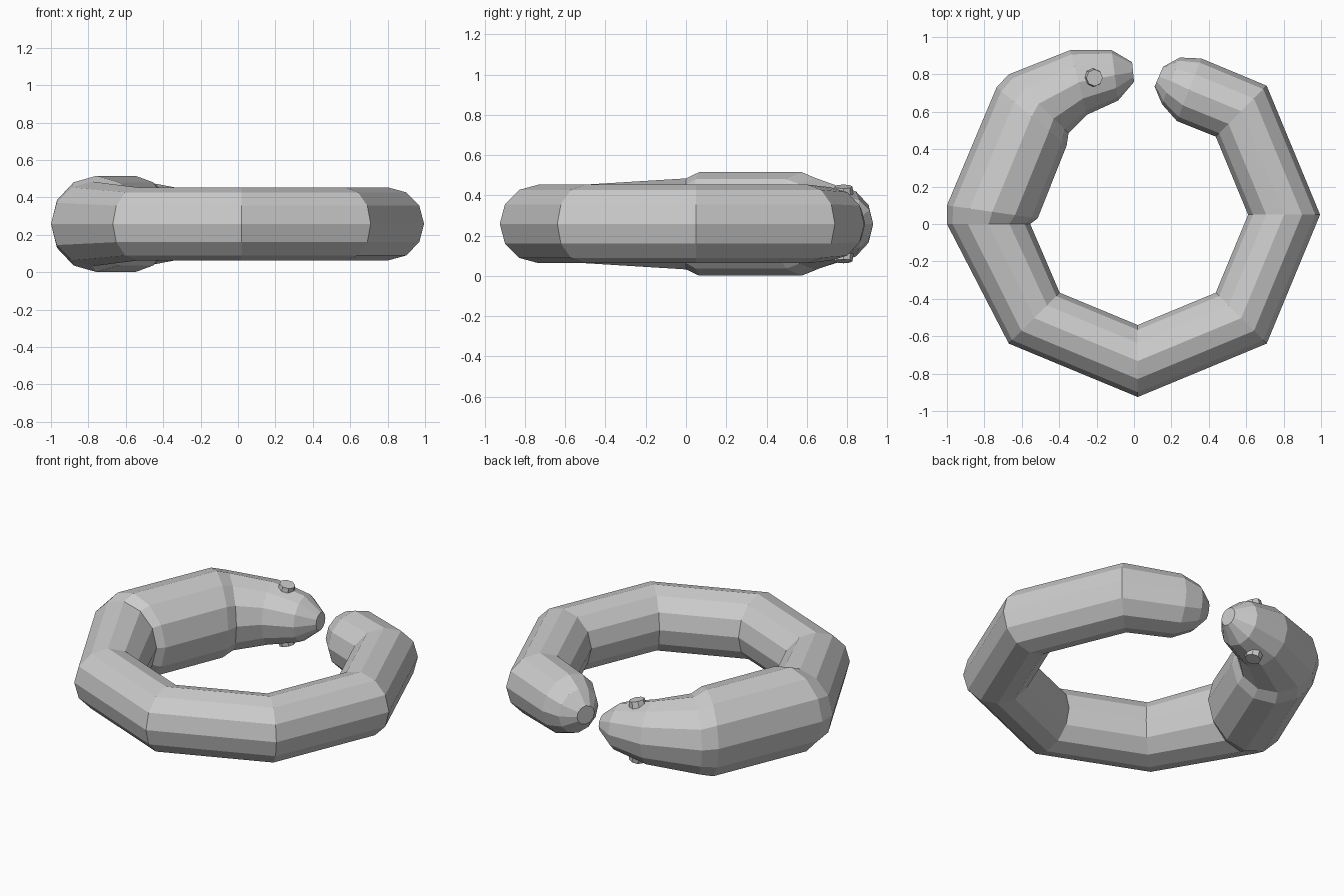
import bpy, bmesh
from math import sin, cos, radians, tau
from mathutils import Vector, Matrix

if "Cube" in bpy.data.objects:
    bpy.data.objects.remove(bpy.data.objects["Cube"])

SIDES = 12      # faceted tube
MID_Z = 0.258   # height of the tube axis


def add_object(name, bm):
    bmesh.ops.recalc_face_normals(bm, faces=bm.faces)
    mesh = bpy.data.meshes.new(name)
    bm.to_mesh(mesh)
    bm.free()
    obj = bpy.data.objects.new(name, mesh)
    bpy.context.collection.objects.link(obj)
    return obj


def loft(name, sections):
    """Skin a tube through sections: (outer xy, inner xy, half height)."""
    bm = bmesh.new()
    loops = []
    for outer, inner, half_z in sections:
        o, i = Vector((*outer, MID_Z)), Vector((*inner, MID_Z))
        mid, side = (o + i) / 2, (o - i) / 2
        loops.append([bm.verts.new(mid + side * cos(a) + Vector((0, 0, half_z * sin(a))))
                      for a in (tau * k / SIDES for k in range(SIDES))])
    for a, b in zip(loops, loops[1:]):
        for k in range(SIDES):
            n = (k + 1) % SIDES
            bm.faces.new((a[k], a[n], b[n], b[k]))
    bm.faces.new(loops[0])
    bm.faces.new(loops[-1])
    return add_object(name, bm)


def ring_section(angle):
    """Mitred joint of the octagonal coil."""
    d = (cos(radians(angle)), sin(radians(angle)))
    outer, inner = [(0.02 + r * d[0], 0.05 + r * d[1]) for r in (0.975, 0.59)]
    return outer, inner, 0.195


# Rounded tail tip
tail = [((0.155, 0.84), (0.11, 0.735), 0.057),
        ((0.245, 0.89), (0.15, 0.64), 0.134),
        ((0.36, 0.885), (0.23, 0.55), 0.182)]
# Octagonal coil, from the tail clockwise to the neck
coil = [ring_section(a) for a in (45, 0, -45, -90, -135)]
# Thick neck and tapering head
head = [((-1.0, 0.0), (-0.555, 0.0), 0.226),
        ((-1.0, 0.10), (-0.515, 0.03), 0.257),
        ((-0.735, 0.73), (-0.36, 0.42), 0.257),
        ((-0.67, 0.80), (-0.35, 0.485), 0.228),
        ((-0.34, 0.93), (-0.25, 0.585), 0.187),
        ((-0.12, 0.93), (-0.085, 0.66), 0.137),
        ((-0.01, 0.865), (0.0, 0.76), 0.054)]
loft("snake_body", tail + coil + head)

# Flat eyes on both sides of the head
for name, s in (("eye_upper", 1), ("eye_lower", -1)):
    bm = bmesh.new()
    bmesh.ops.create_cone(bm, cap_ends=True, segments=8, radius1=0.05, radius2=0.045, depth=0.04)
    bm.transform(Matrix.Rotation(radians(13), 4, 'Y'))
    bm.transform(Matrix.Diagonal((1, 1, s, 1)))
    bm.transform(Matrix.Translation((-0.215, 0.782, MID_Z + s * 0.166)))
    add_object(name, bm)
